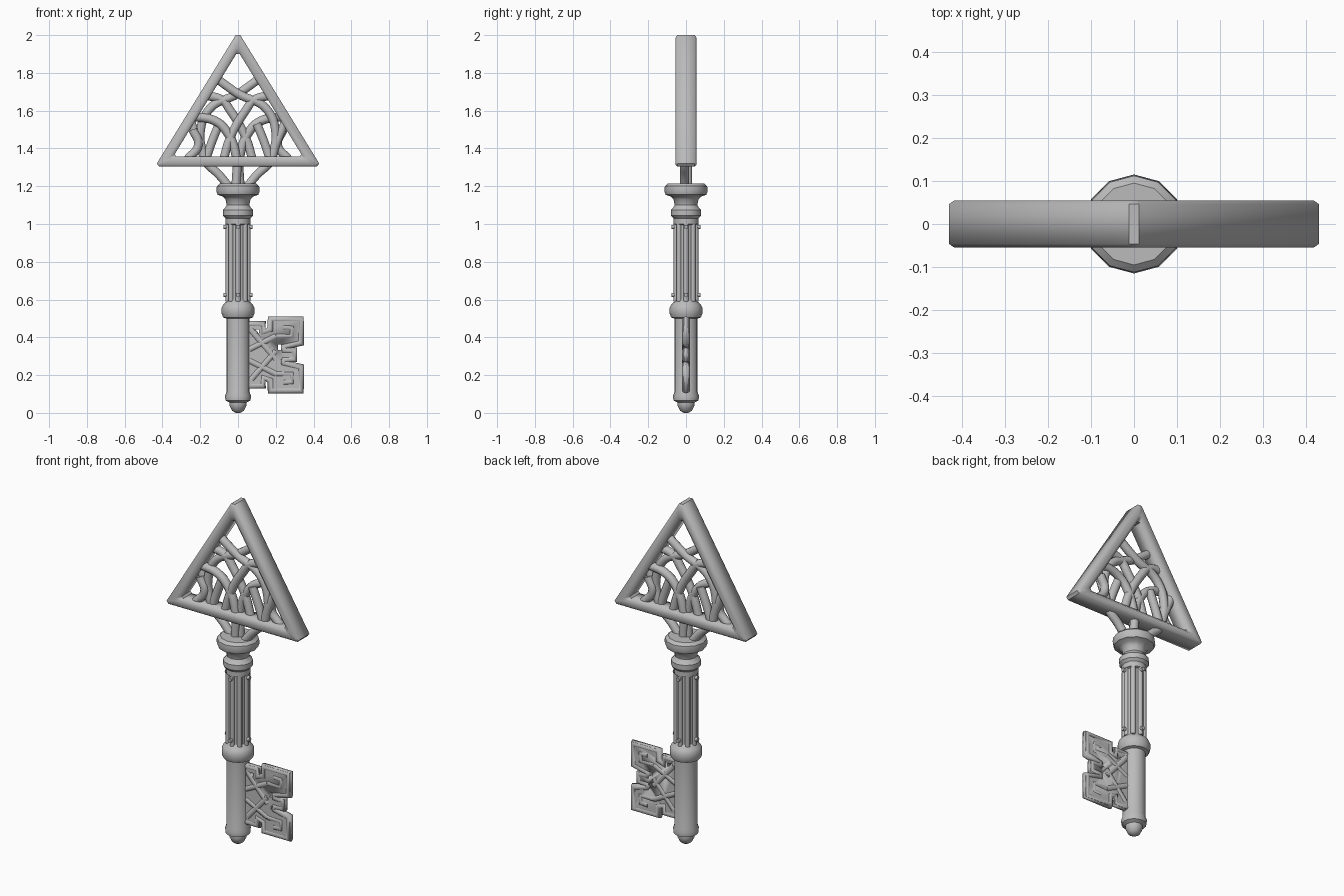
import bpy, bmesh, math
from mathutils import Vector

if "Cube" in bpy.data.objects:
    bpy.data.objects.remove(bpy.data.objects["Cube"], do_unlink=True)

metal = bpy.data.materials.new("grey metal")
metal.use_nodes = True
metal.diffuse_color = (0.5, 0.5, 0.5, 1)
metal.node_tree.nodes["Principled BSDF"].inputs["Base Color"].default_value = (0.5, 0.5, 0.5, 1)


def finish(name, bm, angle=40):
    bmesh.ops.recalc_face_normals(bm, faces=bm.faces)
    mesh = bpy.data.meshes.new(name)
    bm.to_mesh(mesh)
    bm.free()
    mesh.materials.append(metal)
    obj = bpy.data.objects.new(name, mesh)
    bpy.context.collection.objects.link(obj)
    bpy.ops.object.select_all(action="DESELECT")
    obj.select_set(True)
    bpy.context.view_layer.objects.active = obj
    bpy.ops.object.shade_smooth_by_angle(angle=math.radians(angle))
    return obj


def lathe(name, profile, sides):
    bm = bmesh.new()
    rings = [[bm.verts.new((r * math.sin(2 * math.pi * i / sides), r * math.cos(2 * math.pi * i / sides), z))
              for i in range(sides)] for r, z in profile]
    for a, b in zip(rings, rings[1:]):
        for i in range(sides):
            j = (i + 1) % sides
            bm.faces.new((a[i], a[j], b[j], b[i]))
    bm.faces.new(rings[0])
    bm.faces.new(rings[-1])
    return finish(name, bm)


def tube(name, points, radius, sides=3, cyclic=False, kind="BEZIER"):
    curve = bpy.data.curves.new(name, "CURVE")
    curve.dimensions = "3D"
    curve.bevel_depth = radius
    curve.bevel_resolution = sides
    curve.resolution_u = 8
    curve.use_fill_caps = True
    s = curve.splines.new(kind)
    s.use_cyclic_u = cyclic
    if kind == "BEZIER":
        s.bezier_points.add(len(points) - 1)
        for p, co in zip(s.bezier_points, points):
            p.co = co
            p.handle_left_type = p.handle_right_type = "AUTO"
    else:
        s.points.add(len(points) - 1)
        for p, co in zip(s.points, points):
            p.co = (*co, 1)
    s.use_smooth = True
    curve.materials.append(metal)
    obj = bpy.data.objects.new(name, curve)
    bpy.context.collection.objects.link(obj)
    return obj


# Shaft: rounded tip, barrel and middle collar
lathe("lower_shaft", [(0.012, 0), (0.032, 0.012), (0.046, 0.04), (0.046, 0.055), (0.066, 0.065), (0.069, 0.09),
                      (0.062, 0.108), (0.062, 0.5), (0.078, 0.505), (0.087, 0.525), (0.087, 0.555),
                      (0.078, 0.575), (0.06, 0.59), (0.055, 0.6)], 16)
lathe("fluted_core", [(0.054, 0.58), (0.054, 1.03)], 16)
lathe("upper_collars", [(0.055, 0.995), (0.066, 1.0), (0.066, 1.03), (0.08, 1.045), (0.08, 1.075), (0.066, 1.09),
                        (0.06, 1.1), (0.066, 1.13), (0.08, 1.145), (0.108, 1.155), (0.115, 1.175),
                        (0.112, 1.2), (0.095, 1.215), (0.05, 1.215)], 12)

# Flutes: eight ribs, with claw studs at the ends of every second one
for i in range(8):
    a = i * math.pi / 4
    d = Vector((math.sin(a), math.cos(a), 0))
    tube("rib", [d * 0.052 + Vector((0, 0, z)) for z in (0.59, 1.0)], 0.014, 2, kind="POLY")
    if i % 2 == 0:
        for z in (0.625, 0.985):
            tube("stud", [d * 0.05 + Vector((0, 0, z)), d * 0.078 + Vector((0, 0, z))], 0.012, 1, kind="POLY")

# Triangular bow frame: one cross-section carried round a blunt-cornered triangle
corners = [(-0.43, 1.32), (-0.418, 1.305), (0.418, 1.305), (0.43, 1.32), (0.012, 2.0), (-0.012, 2.0)]
section = [(1, -0.046), (0.97, -0.055), (0.85, -0.055), (0.78, -0.04)]
section += [(s, -y) for s, y in reversed(section)]
mid = 1.544
bm = bmesh.new()
loops = [[bm.verts.new((x * s, y, mid + (z - mid) * s)) for x, z in corners] for s, y in section]
for k, a in enumerate(loops):
    b = loops[(k + 1) % len(loops)]
    for i in range(6):
        j = (i + 1) % 6
        bm.faces.new((a[i], a[j], b[j], b[i]))
finish("bow_frame", bm, 50)

# Woven branches: mirrored strands that pass in front of and behind each other
strands = [
    [(-0.05, 1.2), (-0.1, 1.26), (-0.17, 1.33), (-0.2, 1.42), (-0.25, 1.54)],
    [(-0.01, 1.2), (-0.01, 1.36), (-0.06, 1.49), (-0.12, 1.545), (-0.24, 1.57)],
    [(0.08, 1.33), (0.04, 1.46), (-0.04, 1.6), (-0.09, 1.66), (-0.19, 1.68)],
    [(0.18, 1.35), (0.2, 1.48), (0.15, 1.61), (0.0, 1.69), (-0.1, 1.76)],
    [(-0.17, 1.34), (-0.14, 1.43), (-0.1, 1.53)],
    [(-0.27, 1.34), (-0.21, 1.42), (-0.24, 1.5)],
]
for n, pts in enumerate(strands):
    for side in (-1, 1):
        y = 0.009 * side * (-1) ** n
        tube("bow_branch", [(x * side, y, z) for x, z in pts], 0.024)

# Bit: flat notched plate, mirrored about its middle height
zc = 0.307
half = [(0.05, 0.175), (0.145, 0.175), (0.145, 0.13), (0.185, 0.145), (0.185, 0.2), (0.345, 0.2),
        (0.345, 0.075), (0.255, 0.055), (0.255, 0.035), (0.31, 0.035)]
outline = [(x, zc + h) for x, h in half] + [(x, zc - h) for x, h in reversed(half)]
bm = bmesh.new()
front = bm.faces.new([bm.verts.new((x, -0.014, z)) for x, z in outline])
new = bmesh.ops.extrude_face_region(bm, geom=[front])
bmesh.ops.translate(bm, vec=(0, 0.028, 0), verts=[v for v in new["geom"] if isinstance(v, bmesh.types.BMVert)])
plate = finish("bit_plate", bm)

# Small openings through the plate
bm = bmesh.new()
for x, z, w in ((0.225, zc + 0.04, 0.028), (0.235, zc - 0.035, 0.022), (0.1, zc + 0.125, 0.02)):
    for v in bmesh.ops.create_cube(bm, size=1)["verts"]:
        v.co = (x + v.co.x * w, v.co.y * 0.2, z + v.co.z * w)
cutter = finish("bit_cutter", bm)
cutter.hide_render = True
cutter.hide_set(True)
cut = plate.modifiers.new("openings", "BOOLEAN")
cut.operation = "DIFFERENCE"
cut.object = cutter

# Raised rim, square scrolls and crossing bars on the bit
rim = [(x - 0.012 if x > 0.1 else x, z + (-0.011 if z > zc else 0.011)) for x, z in outline]
tube("bit_rim", [(x, 0, z) for x, z in rim], 0.021, 2, True, "POLY")
scroll = [(0.2, 0.1), (0.285, 0.1), (0.285, 0.145), (0.24, 0.145)]
bars = [[(0.07, 0.13), (0.13, 0.06), (0.2, -0.02)], [(0.06, 0.03), (0.14, 0.07), (0.2, 0.1)]]
for side in (-1, 1):
    tube("bit_scroll", [(x, 0, zc + side * h) for x, h in scroll], 0.019, 2, kind="POLY")
    for pts in bars:
        tube("bit_bar", [(x, 0, zc + side * h) for x, h in pts], 0.02, 2)
